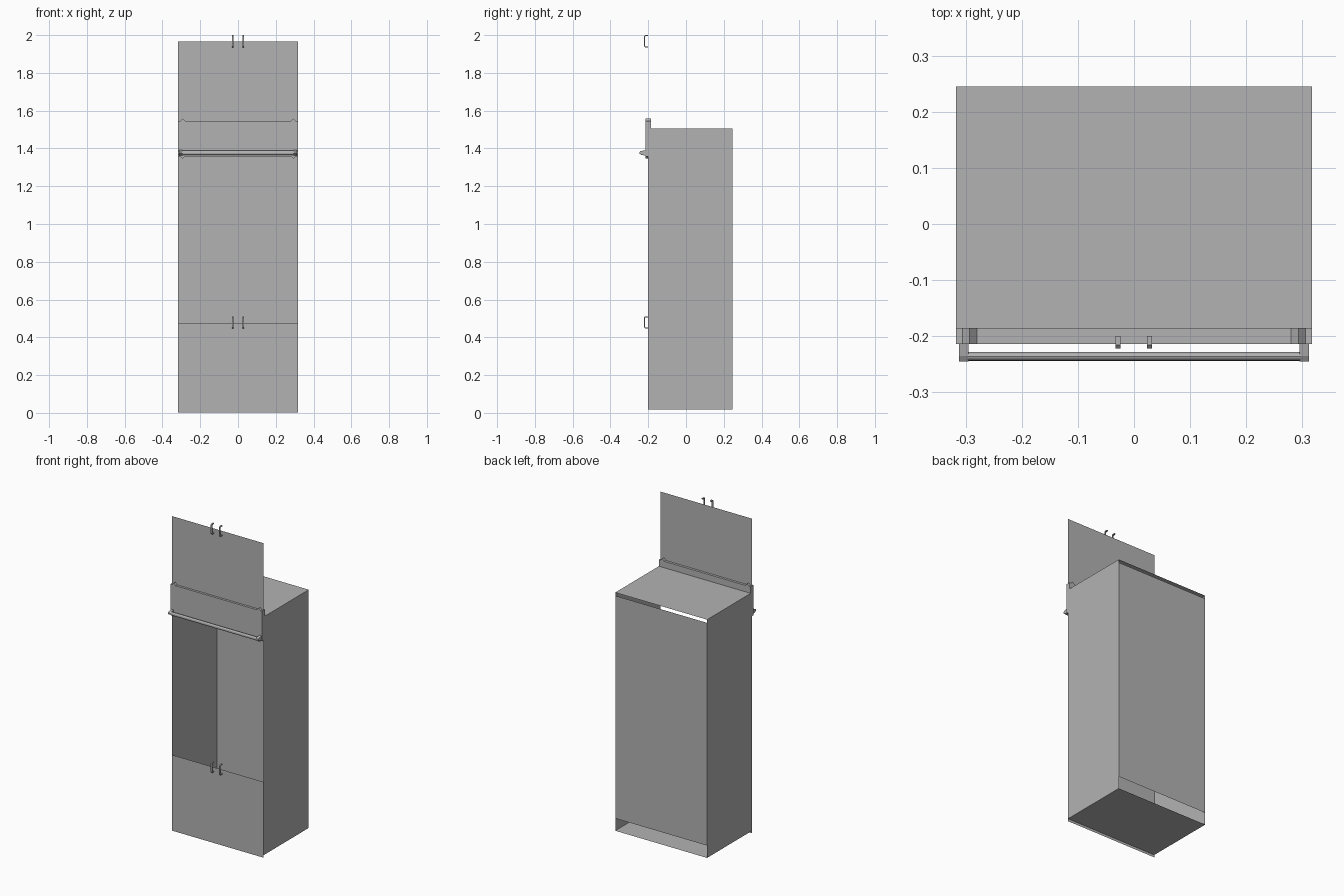
import bpy, bmesh, math

if "Cube" in bpy.data.objects:
    bpy.data.objects.remove(bpy.data.objects["Cube"])

grey = bpy.data.materials.new("plain grey")
grey.diffuse_color = (0.45, 0.45, 0.45, 1)
grey.use_nodes = True
grey.node_tree.nodes["Principled BSDF"].inputs["Base Color"].default_value = grey.diffuse_color

W = 0.317            # half width
FRONT, BACK = -0.2, 0.245
BASE, TOP = 0.018, 1.505


def finish(name, bm):
    mesh = bpy.data.meshes.new(name)
    bm.to_mesh(mesh)
    bm.free()
    mesh.materials.append(grey)
    ob = bpy.data.objects.new(name, mesh)
    bpy.context.collection.objects.link(ob)
    return ob


def sheet(name, corners):
    """Single flat panel without thickness."""
    bm = bmesh.new()
    bm.faces.new([bm.verts.new(c) for c in corners])
    return finish(name, bm)


def prism(name, points, offset):
    """Closed solid: a flat outline pushed along an offset."""
    bm = bmesh.new()
    face = bm.faces.new([bm.verts.new(p) for p in points])
    ext = bmesh.ops.extrude_face_region(bm, geom=[face])
    moved = [g for g in ext["geom"] if isinstance(g, bmesh.types.BMVert)]
    bmesh.ops.translate(bm, verts=moved, vec=offset)
    bmesh.ops.recalc_face_normals(bm, faces=bm.faces)
    return finish(name, bm)


def upright(name, y, z0, z1, facing):
    c = [(-W, y, z0), (W, y, z0), (W, y, z1), (-W, y, z1)]
    return sheet(name, c if facing < 0 else c[::-1])


def level(name, z, facing):
    c = [(-W, FRONT, z), (W, FRONT, z), (W, BACK, z), (-W, BACK, z)]
    return sheet(name, c if facing > 0 else c[::-1])


# Open carcass: sides, top, floor, and a back that stops short at both ends
for side, label in ((-1, "left"), (1, "right")):
    c = [(side * W, FRONT, BASE), (side * W, BACK, BASE),
         (side * W, BACK, TOP), (side * W, FRONT, TOP)]
    sheet(label + "_side", c if side > 0 else c[::-1])
level("top_panel", TOP, 1)
level("floor_panel", BASE, -1)
upright("back_panel", BACK, 0.095, 1.485, 1)

# Lower and raised front doors
upright("lower_front", FRONT, 0.002, 0.475, -1)
upright("upper_front", FRONT, 1.49, 1.965, -1)

# Cross panel with small peaks at its corners
half = [(0.28, 1.545), (0.293, 1.559), (0.306, 1.546), (W, 1.546),
        (W, 1.358), (0.306, 1.358), (0.293, 1.346), (0.28, 1.358)]
outline = half + [(-x, z) for x, z in reversed(half)]
prism("cross_panel", [(x, -0.214, z) for x, z in outline], (0, 0.029, 0))

# Towel rail between two tapered brackets
rail = [(-0.297, -0.236 + 0.008 * math.cos(a), 1.377 + 0.011 * math.sin(a))
        for a in (i * math.tau / 12 for i in range(12))]
prism("rail", rail, (0.594, 0, 0))
bracket = [(-0.213, 1.362), (-0.235, 1.366), (-0.245, 1.372),
           (-0.245, 1.381), (-0.235, 1.387), (-0.213, 1.391)]
for side, label in ((-1, "left"), (1, "right")):
    prism(label + "_rail_bracket",
          [(side * 0.295, y, z) for y, z in bracket], (side * 0.017, 0, 0))

# Bow handles at the top edge of each door
for z, level_name in ((0.479, "lower"), (1.9675, "upper")):
    bow = [(-0.2, -0.0325), (-0.216, -0.0325), (-0.222, -0.027),
           (-0.222, 0.027), (-0.216, 0.0325), (-0.2, 0.0325),
           (-0.2, 0.0265), (-0.214, 0.0265), (-0.217, 0.024),
           (-0.217, -0.024), (-0.214, -0.0265), (-0.2, -0.0265)]
    for x, label in ((-0.033, "left"), (0.023, "right")):
        prism(f"{level_name}_{label}_handle",
              [(x, y, z + h) for y, h in bow], (0.009, 0, 0))
